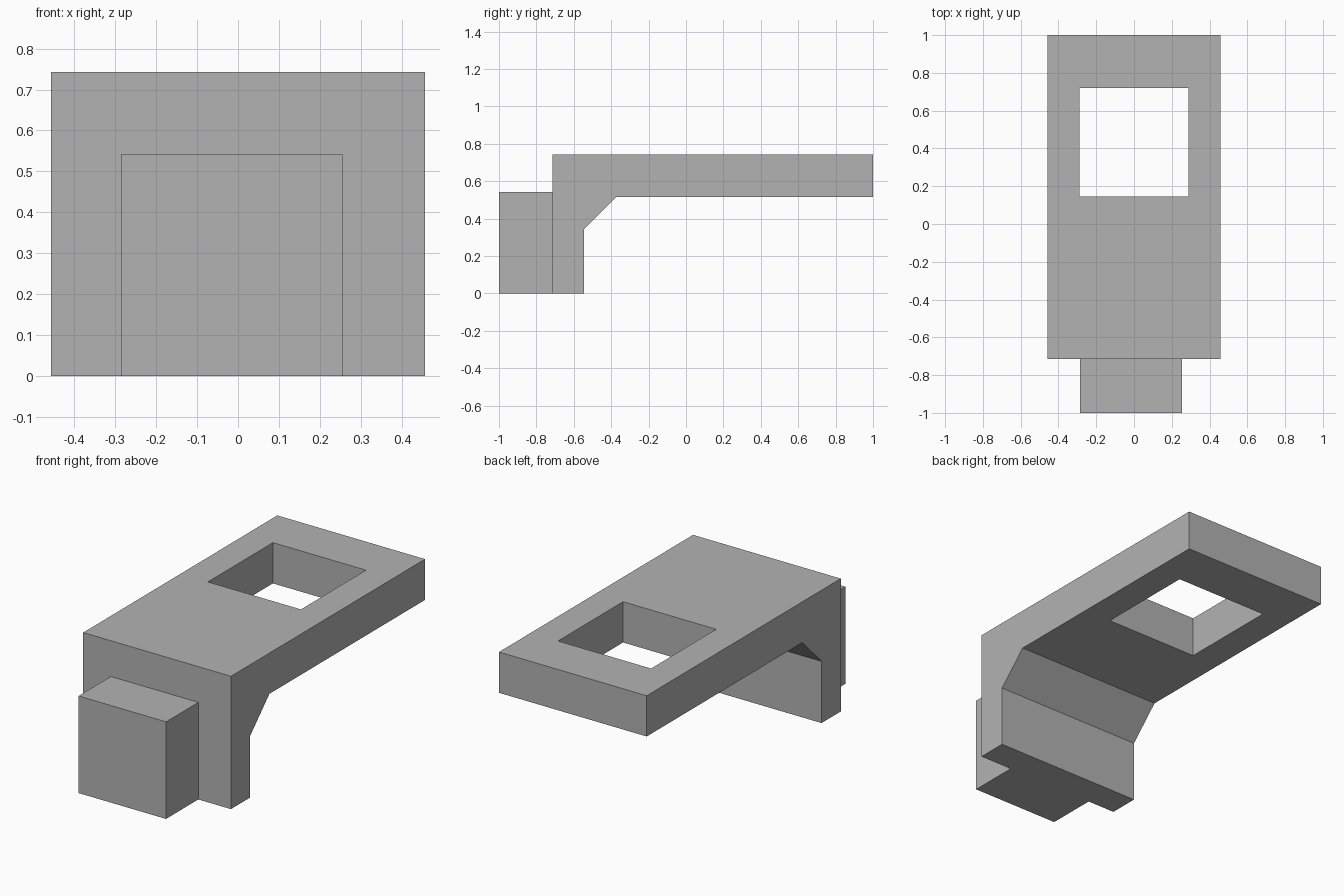
import bpy
import bmesh
from mathutils import Vector

cube = bpy.data.objects.get("Cube")
if cube:
    bpy.data.objects.remove(cube, do_unlink=True)

grey = bpy.data.materials.new("plain grey")
grey.use_nodes = True
grey.diffuse_color = (0.45, 0.45, 0.45, 1)
grey.node_tree.nodes["Principled BSDF"].inputs["Base Color"].default_value = (0.45, 0.45, 0.45, 1)


def extrude_profile(name, profile, x0, x1):
    """Sweep a closed (y, z) outline from x0 to x1."""
    bm = bmesh.new()
    face = bm.faces.new([bm.verts.new((x0, y, z)) for y, z in profile])
    swept = bmesh.ops.extrude_face_region(bm, geom=[face])
    verts = [v for v in swept["geom"] if isinstance(v, bmesh.types.BMVert)]
    bmesh.ops.translate(bm, verts=verts, vec=Vector((x1 - x0, 0, 0)))
    bmesh.ops.recalc_face_normals(bm, faces=bm.faces)
    mesh = bpy.data.meshes.new(name)
    bm.to_mesh(mesh)
    bm.free()
    mesh.materials.append(grey)
    obj = bpy.data.objects.new(name, mesh)
    bpy.context.collection.objects.link(obj)
    return obj


def box_profile(y0, y1, z0, z1):
    return [(y0, z0), (y1, z0), (y1, z1), (y0, z1)]


# L-shaped bracket: upright leg, sloped inner corner and flat arm
bracket = extrude_profile("bracket", [
    (-0.715, 0), (-0.545, 0), (-0.545, 0.345), (-0.375, 0.515),
    (1, 0.515), (1, 0.743), (-0.715, 0.743)], -0.457, 0.457)

# Square window through the arm
cutter = extrude_profile("window_cutter", box_profile(0.145, 0.72, 0.4, 0.9), -0.288, 0.288)
cutter.hide_render = True
cutter.hide_set(True)
window = bracket.modifiers.new("window", "BOOLEAN")
window.operation = "DIFFERENCE"
window.solver = "EXACT"
window.object = cutter

# Block on the front of the leg, slightly off centre
extrude_profile("front_block", box_profile(-1, -0.715, 0, 0.543), -0.286, 0.255)
